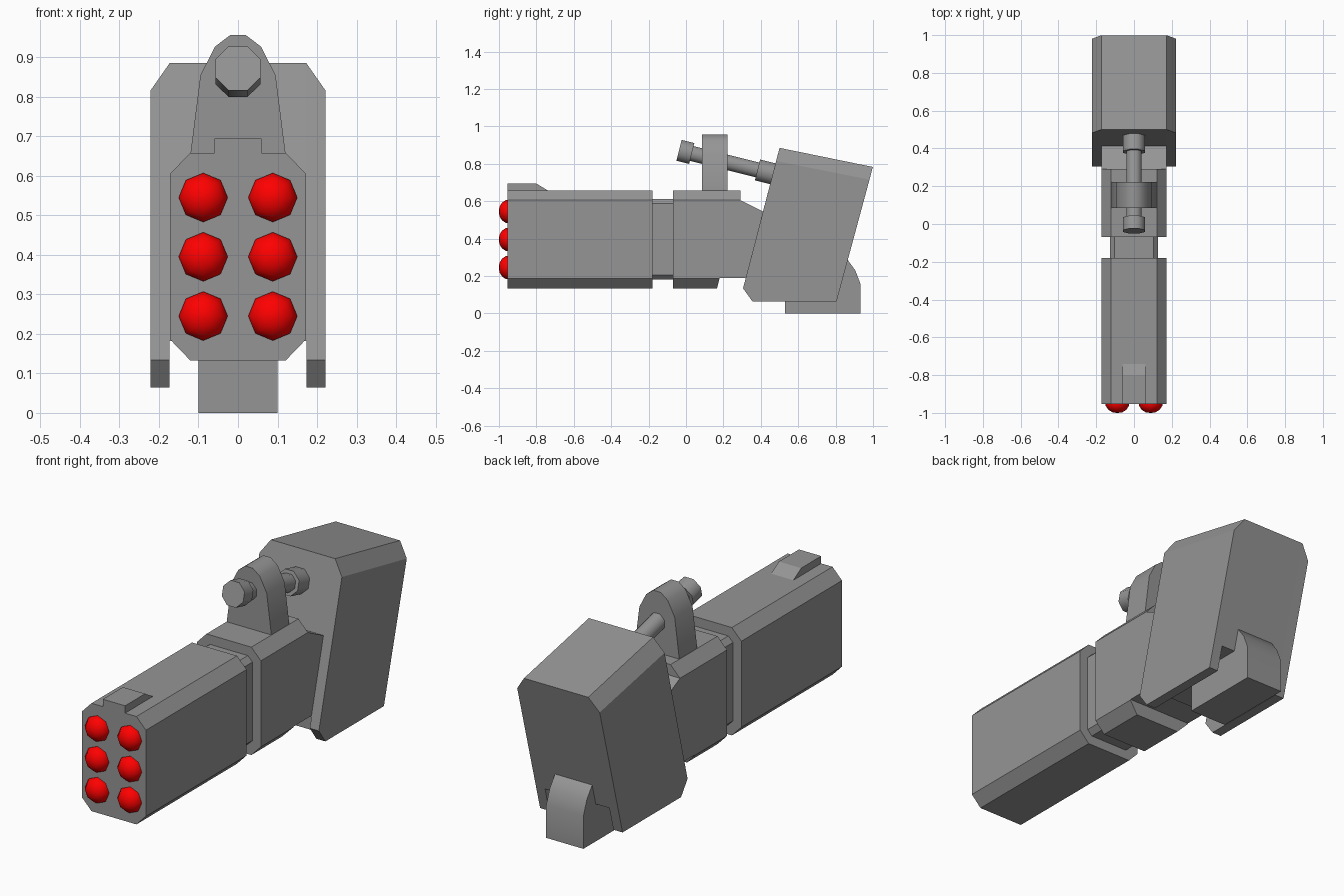
import bpy, bmesh
from math import pi, cos, sin, radians
from mathutils import Vector

if "Cube" in bpy.data.objects:
    bpy.data.objects.remove(bpy.data.objects["Cube"])


def material(name, color):
    mat = bpy.data.materials.new(name)
    mat.diffuse_color = color
    mat.use_nodes = True
    mat.node_tree.nodes["Principled BSDF"].inputs["Base Color"].default_value = mat.diffuse_color
    return mat


dark_grey = material("dark_grey", (0.3, 0.3, 0.3, 1))
red = material("red", (1.0, 0.0, 0.0, 1))


def loft(name, rings, mat=dark_grey):
    """Skin a list of equal-length rings and cap both ends."""
    bm = bmesh.new()
    loops = [[bm.verts.new(p) for p in ring] for ring in rings]
    n = len(loops[0])
    for a, b in zip(loops, loops[1:]):
        for i in range(n):
            j = (i + 1) % n
            bm.faces.new((a[i], a[j], b[j], b[i]))
    bm.faces.new(loops[0][::-1])
    bm.faces.new(loops[-1])
    bmesh.ops.recalc_face_normals(bm, faces=bm.faces)
    mesh = bpy.data.meshes.new(name)
    bm.to_mesh(mesh)
    bm.free()
    mesh.materials.append(mat)
    ob = bpy.data.objects.new(name, mesh)
    bpy.context.collection.objects.link(ob)
    return ob


def side_prism(name, profile, half):
    """Extrude a (y, z) profile across x."""
    return loft(name, [[(x, y, z) for y, z in profile] for x in (-half, half)])


def front_prism(name, profile, y0, y1):
    """Extrude an (x, z) profile along y."""
    return loft(name, [[(x, y, z) for x, z in profile] for y in (y0, y1)])


def chamfered(half, z0, z1, cx, cz):
    """Rectangle with cut corners as an (x, z) profile."""
    right = [(half - cx, z0), (half, z0 + cz), (half, z1 - cz), (half - cx, z1)]
    return right + [(-x, z) for x, z in reversed(right)]


def select(ob):
    bpy.ops.object.select_all(action='DESELECT')
    ob.select_set(True)
    bpy.context.view_layer.objects.active = ob


def boolean(ob, cutter, operation):
    select(ob)
    mod = ob.modifiers.new("cut", 'BOOLEAN')
    mod.object, mod.operation, mod.solver = cutter, operation, 'EXACT'
    bpy.ops.object.modifier_apply(modifier=mod.name)
    bpy.data.objects.remove(cutter)


def smooth(ob, angle):
    select(ob)
    bpy.ops.object.shade_smooth_by_angle(angle=radians(angle))


# Barrel block, recessed neck and front sight
body = chamfered(0.172, 0.133, 0.658, 0.051, 0.053)
front_prism("barrel_block", body, -0.954, -0.18)
front_prism("neck", chamfered(0.127, 0.180, 0.612, 0.025, 0.025), -0.19, -0.06)
side_prism("front_sight", [(-0.954, 0.65), (-0.954, 0.694), (-0.80, 0.694),
                           (-0.74, 0.658), (-0.74, 0.65)], 0.06)

# Receiver: same section, trimmed to its stepped side outline
receiver = front_prism("receiver", body, -0.07, 0.6)
outline = side_prism("receiver_trim", [
    (-0.2, 0.05), (0.145, 0.05), (0.18, 0.189), (0.52, 0.189), (0.52, 0.49),
    (0.292, 0.605), (0.292, 0.8), (-0.2, 0.8)], 0.4)
boolean(receiver, outline, 'INTERSECT')

# Tilted rear housing with chamfered top edges and a slot underneath
low = [(0.805, 0.064), (0.355, 0.064), (0.305, 0.134)]
top = [(0.50, 0.885), (0.999, 0.783)]
shoulder = [(0.482, 0.815), (0.981, 0.715)]
housing = loft("rear_housing", [
    [(x, y, z) for y, z in upper + low]
    for x, upper in ((-0.222, shoulder), (-0.173, top), (0.173, top), (0.222, shoulder))])
slot = side_prism("slot_cutter", [(0.1, -0.1), (1.2, -0.1), (1.2, 0.182), (0.1, 0.182)], 0.173)
boolean(housing, slot, 'DIFFERENCE')

# Mounting foot with rounded back
foot = side_prism("mounting_foot", [
    (0.53, 0), (0.932, 0), (0.932, 0.16), (0.905, 0.23), (0.865, 0.285),
    (0.80, 0.31), (0.53, 0.31)], 0.10)
smooth(foot, 40)

# Upright lug that carries the rod
half = [(0.12, 0.65), (0.12, 0.658), (0.095, 0.855), (0.058, 0.927), (0.02, 0.956)]
lug = front_prism("rod_lug", half + [(-x, z) for x, z in reversed(half)], 0.085, 0.223)
smooth(lug, 40)

# Octagonal tilted rod with a head and a rear collar, smooth sides
start = Vector((0, -0.037, 0.872))
axis = Vector((0, 0.42, -0.105)).normalized()
up = axis.cross(Vector((-1, 0, 0)))


def rod_ring(t, r):
    return [start + axis * t + Vector((1, 0, 0)) * r * cos(a) + up * r * sin(a)
            for a in (pi / 8 + i * pi / 4 for i in range(8))]


for name, t0, t1, r in (("rod_head", 0, 0.07, 0.062), ("rod", 0.05, 0.50, 0.044),
                        ("rod_collar", 0.432, 0.56, 0.062)):
    smooth(loft(name, [rod_ring(t0, r), rod_ring(t1, r)]), 50)

# Six red domed tips
dome = [(-0.94, 0.062), (-0.962, 0.062), (-0.983, 0.048), (-0.997, 0.026), (-1.0, 0.004)]
for cx in (-0.088, 0.088):
    for cz in (0.245, 0.395, 0.545):
        tip = loft("red_tip", [[(cx + r * cos(i * pi / 4), y, cz + r * sin(i * pi / 4))
                                for i in range(8)] for y, r in dome], red)
        smooth(tip, 60)
